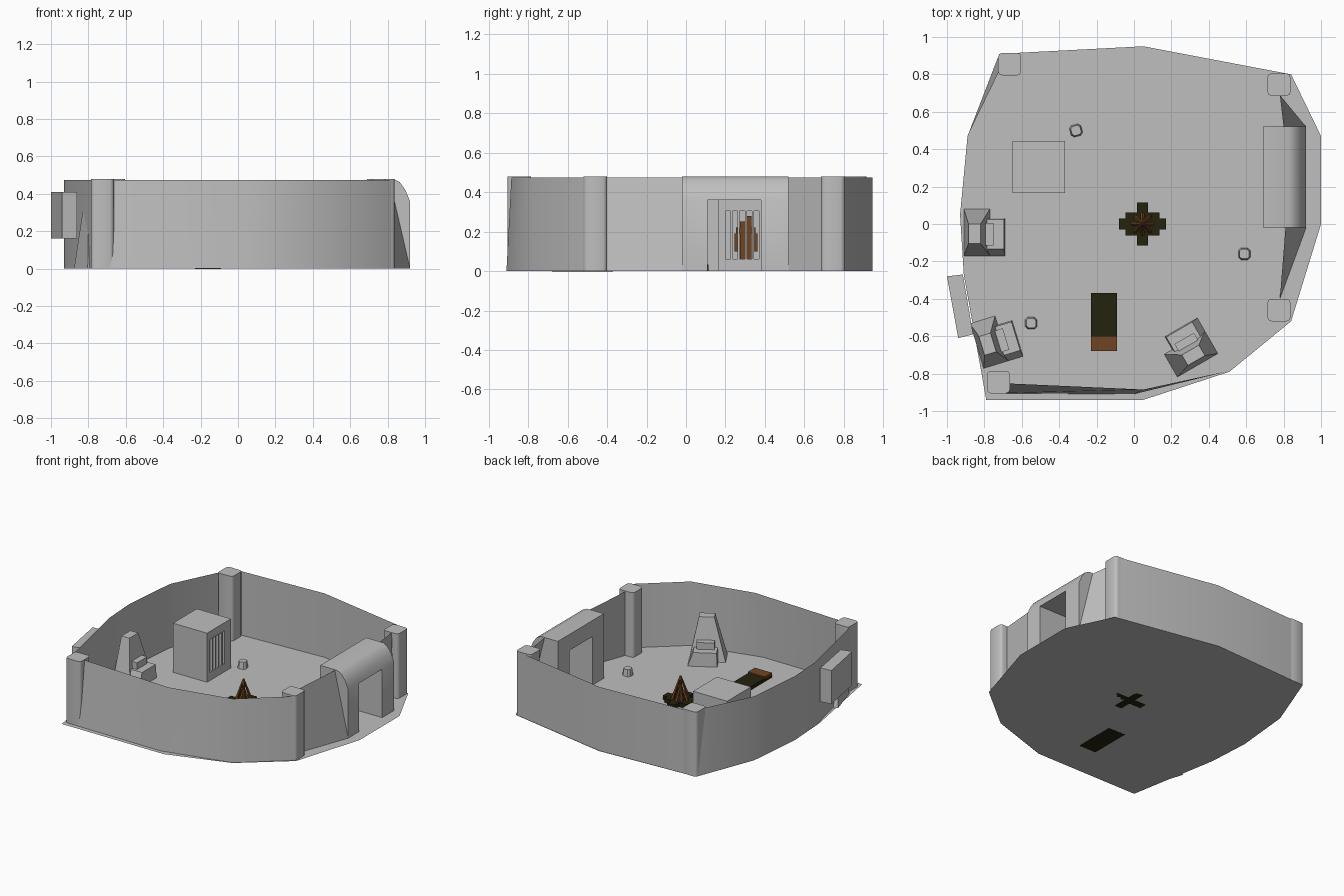
import bpy, bmesh, math
from mathutils import Matrix, Vector

if "Cube" in bpy.data.objects:
    bpy.data.objects.remove(bpy.data.objects["Cube"])


def material(name, rgb):
    m = bpy.data.materials.new(name)
    m.diffuse_color = (*rgb, 1)
    m.use_nodes = True
    m.node_tree.nodes["Principled BSDF"].inputs["Base Color"].default_value = m.diffuse_color
    return m


GREY = material("stone grey", (0.52, 0.52, 0.52))
OLIVE = material("dark olive", (0.018, 0.016, 0.004))
BROWN = material("wood brown", (0.16, 0.06, 0.015))


def make(name, bm, mat, smooth=None):
    me = bpy.data.meshes.new(name)
    bm.to_mesh(me)
    bm.free()
    ob = bpy.data.objects.new(name, me)
    bpy.context.collection.objects.link(ob)
    me.materials.append(mat)
    if smooth:
        bpy.ops.object.select_all(action='DESELECT')
        bpy.context.view_layer.objects.active = ob
        ob.select_set(True)
        bpy.ops.object.shade_smooth_by_angle(angle=math.radians(smooth))
    return ob


def add_box(bm, x0, x1, y0, y1, z0, z1):
    mat = Matrix.Translation(((x0 + x1) / 2, (y0 + y1) / 2, (z0 + z1) / 2))
    bmesh.ops.create_cube(bm, size=1, matrix=mat @ Matrix.Diagonal((x1 - x0, y1 - y0, z1 - z0, 1)))


def box(name, mat, *dims):
    bm = bmesh.new()
    add_box(bm, *dims)
    return make(name, bm, mat)


def loft(bm, low, high):
    """Closed solid between two matching loops of 3D points."""
    a = [bm.verts.new(p) for p in low]
    b = [bm.verts.new(p) for p in high]
    n = len(a)
    for i in range(n):
        bm.faces.new((a[i], a[(i + 1) % n], b[(i + 1) % n], b[i]))
    bm.faces.new(a[::-1])
    bm.faces.new(b)
    bmesh.ops.recalc_face_normals(bm, faces=bm.faces)


def rect(x0, x1, y0, y1, z):
    return [(x0, y0, z), (x1, y0, z), (x1, y1, z), (x0, y1, z)]


def cut(target, *dims):
    c = box("cutter", GREY, *dims)
    c.hide_render = True
    c.hide_set(True)
    mod = target.modifiers.new("cut", 'BOOLEAN')
    mod.object, mod.operation, mod.solver = c, 'DIFFERENCE', 'EXACT'


def wall(name, low, high):
    bm = bmesh.new()
    a = [bm.verts.new((x, y, 0)) for x, y in low]
    b = [bm.verts.new((x, y, H)) for x, y in high]
    for i in range(len(a) - 1):
        bm.faces.new((a[i], a[i + 1], b[i + 1], b[i]))
    make(name, bm, GREY, 40)


H = 0.475

# Flat floor
bm = bmesh.new()
outline = [(-0.79, -0.94), (0.05, -0.94), (0.51, -0.79), (0.84, -0.52), (1, 0), (1, 0.47),
           (0.84, 0.8), (0.05, 0.95), (-0.72, 0.91), (-0.89, 0.47), (-0.93, 0.05), (-0.91, -0.27)]
bm.faces.new([bm.verts.new((x, y, 0)) for x, y in outline])
make("floor", bm, GREY)

# Leaning sheet walls between the pillars
wall("front_wall", [(-0.73, -0.905), (0, -0.91), (0.51, -0.785), (0.82, -0.52)],
     [(-0.73, -0.85), (0.05, -0.885), (0.51, -0.785), (0.82, -0.52)])
wall("right_front_wall", [(0.78, -0.4), (0.92, -0.02)], [(0.78, -0.4), (0.81, -0.02)])
wall("right_back_wall", [(0.92, 0.52), (0.78, 0.69)], [(0.80, 0.52), (0.78, 0.69)])
wall("back_wall", [(0.82, 0.8), (0.05, 0.945), (-0.68, 0.91)], [(0.82, 0.8), (0.05, 0.945), (-0.68, 0.91)])
wall("left_wall", [(-0.72, 0.91), (-0.89, 0.47), (-0.93, 0.05), (-0.915, -0.2), (-0.775, -0.85)],
     [(-0.70, 0.86), (-0.89, 0.47), (-0.93, 0.05), (-0.915, -0.2), (-0.775, -0.85)])

# Corner pillars with chamfered upright edges
for x, y in [(-0.665, 0.855), (0.775, 0.745), (0.775, -0.46), (-0.725, -0.845)]:
    bm = bmesh.new()
    add_box(bm, x - 0.061, x + 0.061, y - 0.06, y + 0.06, 0, 0.48)
    upright = [e for e in bm.edges if abs(e.verts[0].co.z - e.verts[1].co.z) > 0.1]
    bmesh.ops.bevel(bm, geom=upright, offset=0.02, segments=2, affect='EDGES', profile=0.5)
    make("pillar", bm, GREY, 50)

# Gatehouse with a rounded outer shoulder and a doorway through it
profile = [(0.69, 0), (0.69, 0.48), (0.83, 0.48), (0.865, 0.462), (0.895, 0.42), (0.92, 0.36), (0.92, 0)]
bm = bmesh.new()
loft(bm, [(x, -0.02, z) for x, z in profile], [(x, 0.52, z) for x, z in profile])
gate = make("gatehouse", bm, GREY, 40)
cut(gate, 0.6, 1.0, 0.11, 0.38, -0.1, 0.36)

# Window box on the left wall
bm = bmesh.new()
plan = [(-1, -0.28), (-0.94, -0.61), (-0.86, -0.59), (-0.915, -0.27)]
loft(bm, [(x, y, 0.16) for x, y in plan], [(x, y, 0.41) for x, y in plan])
make("window_box", bm, GREY)

# Hollow cage with barred front
cage = box("cage", GREY, -0.65, -0.37, 0.165, 0.445, 0, 0.365)
cut(cage, -0.63, -0.39, 0.185, 0.425, 0.02, 0.345)
for i in range(5):
    y = 0.2 + i * 0.036
    cut(cage, -0.45, -0.3, y, y + 0.026, 0.06, 0.305)

# Wooden figure in the cage
bm = bmesh.new()
for y, w, z0, z1 in [(0.287, 0.014, 0.06, 0.25), (0.317, 0.014, 0.06, 0.28),
                     (0.257, 0.012, 0.1, 0.19), (0.35, 0.012, 0.1, 0.19), (0.303, 0.05, 0.19, 0.22)]:
    add_box(bm, -0.51, -0.48, y - w, y + w, z0, z1)
make("caged_figure", bm, BROWN)

# Thrones: tapering back and stepped seat, facing local +x
for x, y, turn in [(-0.8, -0.045, 0), (-0.735, -0.62, 17), (0.285, -0.66, 120)]:
    bm = bmesh.new()
    loft(bm, rect(-0.11, 0.03, -0.125, 0.125, 0), rect(-0.085, -0.02, -0.06, 0.045, 0.31))
    loft(bm, rect(-0.02, 0.11, -0.125, 0.075, 0), rect(-0.02, 0.105, -0.09, 0.07, 0.1))
    add_box(bm, -0.02, 0.05, -0.07, 0.05, 0.08, 0.15)
    bm.transform(Matrix.Translation((x, y, 0)) @ Matrix.Rotation(math.radians(turn), 4, 'Z'))
    make("throne", bm, GREY)

# Small stone pots
for x, y, turn in [(-0.31, 0.5, 15), (0.59, -0.16, 0), (-0.55, -0.53, 0)]:
    bm = bmesh.new()
    base = [(0.032, 0.018), (0.018, 0.032), (-0.018, 0.032), (-0.032, 0.018),
            (-0.032, -0.018), (-0.018, -0.032), (0.018, -0.032), (0.032, -0.018)]
    loft(bm, [(a, b, 0) for a, b in base], [(a * 0.8, b * 0.8, 0.05) for a, b in base])
    bm.transform(Matrix.Translation((x, y, 0)) @ Matrix.Rotation(math.radians(turn), 4, 'Z'))
    make("pot", bm, GREY)

# Bed and pillow
box("bed", OLIVE, -0.23, -0.09, -0.6, -0.37, -0.001, 0.025)
box("bed_foot", OLIVE, -0.23, -0.09, -0.68, -0.6, -0.001, 0.02)
box("pillow", BROWN, -0.23, -0.09, -0.68, -0.6, 0.02, 0.035)

# Campfire: stepped cross of embers with leaning sticks
bm = bmesh.new()
for i, (w, d) in enumerate([(0.125, 0.03), (0.09, 0.062), (0.03, 0.115)]):
    add_box(bm, 0.045 - w, 0.045 + w, -d, d, 0, 0.03 + i * 0.001)
make("fire_bed", bm, OLIVE)
bm = bmesh.new()
for i in range(8):
    a = i * math.tau / 8
    foot = Vector((0.06 * math.cos(a), 0.06 * math.sin(a), 0.02))
    tip = Vector((0, 0, 0.2 if i % 2 else 0.14))
    side = Vector((-math.sin(a), math.cos(a), 0)) * 0.012
    out = Vector((math.cos(a), math.sin(a), 0)) * 0.012
    ring = [side, out, -side, -out]
    loft(bm, [foot + r for r in ring], [tip + r * 0.5 for r in ring])
bm.transform(Matrix.Translation((0.045, 0, 0)))
make("fire_sticks", bm, BROWN)
